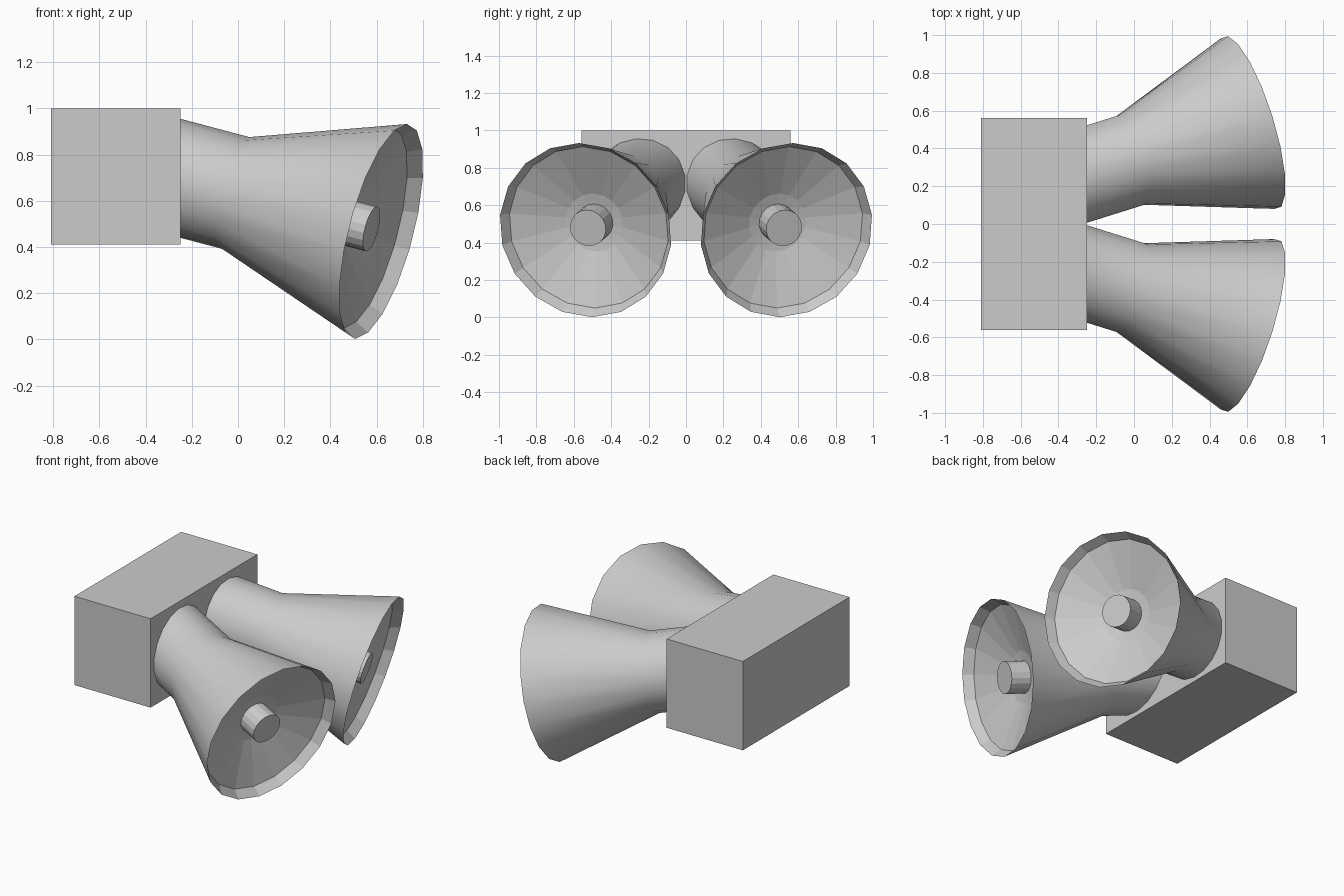
import bpy, bmesh, math
from mathutils import Vector, Matrix

if "Cube" in bpy.data.objects:
    bpy.data.objects.remove(bpy.data.objects["Cube"])

SIDES = 18
RIM = Vector((0.62, 0.537, 0.467))             # centre of the horn mouth
AXIS = Vector((0.925, 0.29, -0.245)).normalized()


def horn_frame():
    up = Vector((0, 0, 1))
    u = (up - AXIS * up.dot(AXIS)).normalized()
    v = AXIS.cross(u)
    m = Matrix((u, v, AXIS)).transposed().to_4x4()
    m.translation = RIM
    return m


def lathe(name, profile, smooth_bands, sides=SIDES):
    """Revolve (radius, distance along axis) points; radius 0 makes a tip."""
    bm = bmesh.new()
    frame = horn_frame()
    rings = []
    for r, d in profile:
        n = sides if r else 1
        rings.append([bm.verts.new(frame @ Vector((r * math.cos(2 * math.pi * i / sides),
                                                   r * math.sin(2 * math.pi * i / sides), d)))
                      for i in range(n)])
    for k, (a, b) in enumerate(zip(rings, rings[1:])):
        for i in range(sides):
            j = (i + 1) % sides
            quad = [a[i % len(a)], a[j % len(a)], b[j % len(b)], b[i % len(b)]]
            face = bm.faces.new(list(dict.fromkeys(quad)))
            face.smooth = k in smooth_bands
    bmesh.ops.recalc_face_normals(bm, faces=bm.faces)
    mesh = bpy.data.meshes.new(name)
    bm.to_mesh(mesh)
    bm.free()
    obj = bpy.data.objects.new(name, mesh)
    bpy.context.collection.objects.link(obj)
    # twin on the other side
    mod = obj.modifiers.new("mirror", 'MIRROR')
    mod.use_axis = (False, True, False)
    mod.use_mirror_merge = False
    return obj


# mounting block
bpy.ops.mesh.primitive_cube_add(size=1, location=(-0.53, 0, 0.705))
block = bpy.context.object
block.name = "mounting_block"
block.scale = (0.56, 1.12, 0.59)

# horns: neck tube, flare, rim lip, dished mouth
lathe("horn", [(0, -1.07), (0.25, -1.07), (0.25, -0.68), (0.48, 0.0),
               (0.445, -0.06), (0.16, -0.165), (0, -0.19)], smooth_bands={1, 2})

# centre plugs inside the mouths
lathe("centre_plug", [(0, -0.185), (0.1, -0.185), (0.1, -0.045), (0, -0.045)], smooth_bands=set())
